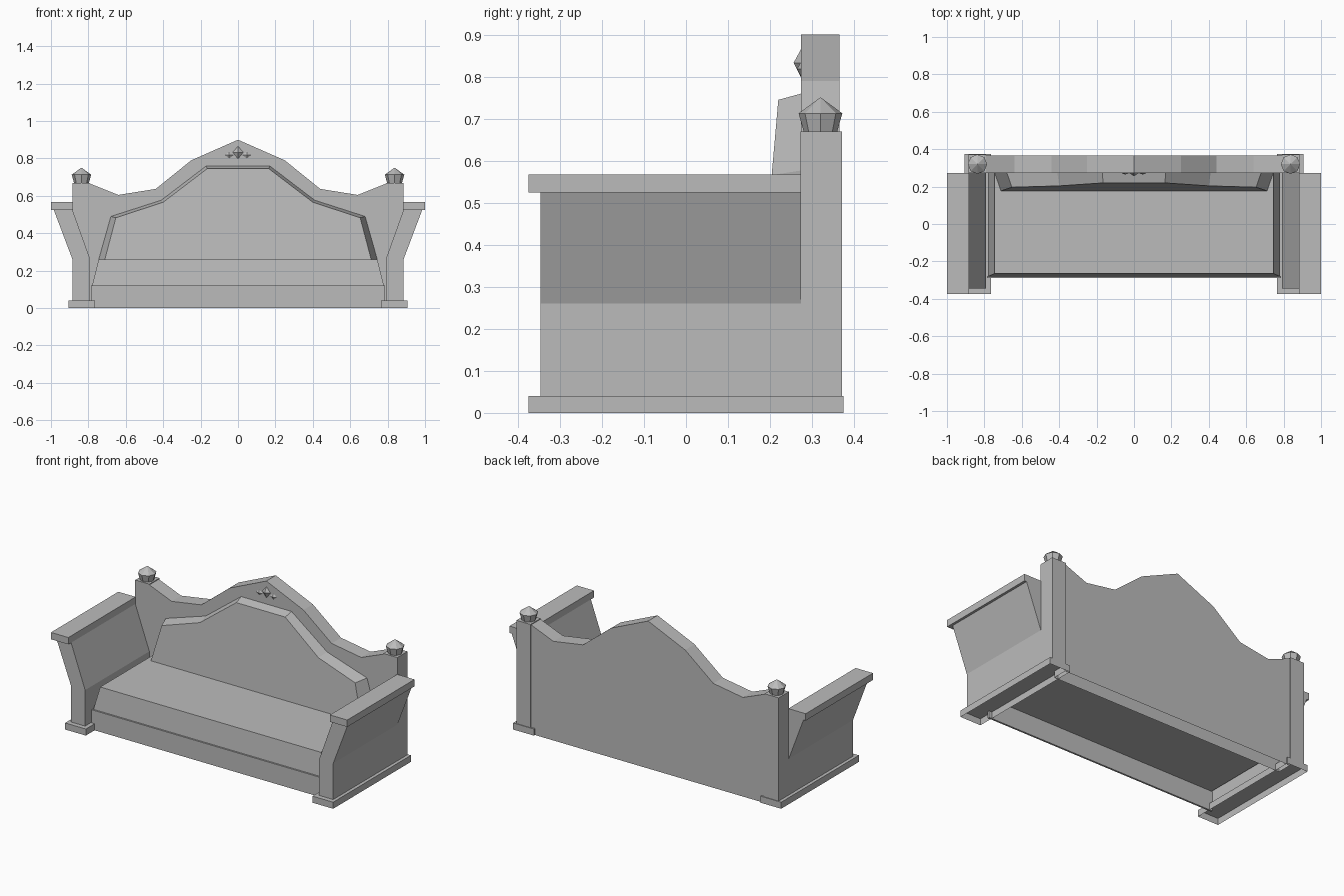
import bpy, bmesh, math
from mathutils import Vector

cube = bpy.data.objects.get("Cube")
if cube:
    bpy.data.objects.remove(cube, do_unlink=True)

grey = bpy.data.materials.new("plain_grey")
grey.use_nodes = True
grey.diffuse_color = (0.5, 0.5, 0.5, 1)
grey.node_tree.nodes["Principled BSDF"].inputs["Base Color"].default_value = (0.5, 0.5, 0.5, 1)


def finish(name, bm, mirror=False, open_bottom=False):
    """Turn a bmesh into an object, optionally hollow below and mirrored."""
    bmesh.ops.recalc_face_normals(bm, faces=bm.faces)
    if open_bottom:
        low = [f for f in bm.faces if f.normal.z < -0.99]
        bmesh.ops.delete(bm, geom=low, context="FACES")
    mesh = bpy.data.meshes.new(name)
    bm.to_mesh(mesh)
    bm.free()
    mesh.materials.append(grey)
    obj = bpy.data.objects.new(name, mesh)
    bpy.context.collection.objects.link(obj)
    if mirror:
        obj.modifiers.new("both_sides", "MIRROR").use_axis[0] = True
    return obj


def loft(name, front, back, **opts):
    """Solid between two matching outlines of 3D points."""
    bm = bmesh.new()
    a = [bm.verts.new(p) for p in front]
    b = [bm.verts.new(p) for p in back]
    bm.faces.new(a)
    bm.faces.new(b[::-1])
    for i in range(len(a)):
        j = (i + 1) % len(a)
        bm.faces.new((a[j], a[i], b[i], b[j]))
    return finish(name, bm, **opts)


def prism(name, outline, y0, y1, **opts):
    return loft(name, [(x, y0, z) for x, z in outline],
                [(x, y1, z) for x, z in outline], **opts)


def box(name, x, y, z, **opts):
    return prism(name, [(x[0], z[0]), (x[1], z[0]), (x[1], z[1]), (x[0], z[1])],
                 y[0], y[1], **opts)


def symmetric(half):
    """Complete a right-hand outline with its mirror image."""
    return half + [(-x, z) for x, z in reversed(half) if x > 0]


# Back panel with curved crest, hollow below
crest = symmetric([(0.79, 0), (0.79, 0.665), (0.64, 0.605), (0.44, 0.637),
                   (0.25, 0.79), (0, 0.9)])
prism("back_panel", crest, 0.274, 0.365, open_bottom=True)

# Raised back cushion with a leaning front and bevelled rim
rim = symmetric([(0.745, 0.26), (0.68, 0.49), (0.41, 0.577), (0.17, 0.76)])
face = symmetric([(0.712, 0.26), (0.653, 0.483), (0.40, 0.566), (0.165, 0.745)])
loft("back_cushion", [(x, 0.177 + (z - 0.26) * 0.088, z) for x, z in face],
     [(x, 0.275, z) for x, z in rim])


# Seat: tapered cushion over a thin front rail
def rect(x, y0, y1, z):
    return [(-x, y0, z), (x, y0, z), (x, y1, z), (-x, y1, z)]


loft("seat_cushion", rect(0.78, -0.28, 0.274, 0.12), rect(0.745, -0.265, 0.274, 0.26))
box("front_rail", (-0.785, 0.785), (-0.29, -0.279), (0, 0.12))

# Arms: base trim, splayed side, flat cap and rear post
box("arm_base", (0.765, 0.905), (-0.375, 0.375), (0, 0.04), mirror=True, open_bottom=True)
prism("arm_side", [(0.79, 0.04), (0.885, 0.04), (0.885, 0.26), (0.985, 0.525),
                   (0.885, 0.525), (0.79, 0.26)], -0.346, 0.274, mirror=True)
box("arm_cap", (0.883, 1.0), (-0.375, 0.274), (0.525, 0.567), mirror=True)
box("rear_post", (0.79, 0.885), (0.273, 0.371), (0.04, 0.67), mirror=True)

# Faceted finials on the posts
bm = bmesh.new()
for low, high, r0, r1 in ((0.67, 0.713, 0.04, 0.052), (0.713, 0.751, 0.052, 0)):
    made = bmesh.ops.create_cone(bm, cap_ends=False, segments=8, radius1=r0,
                                 radius2=r1, depth=high - low)
    bmesh.ops.translate(bm, verts=made["verts"], vec=Vector((0.837, 0.32, (low + high) / 2)))
bmesh.ops.remove_doubles(bm, verts=bm.verts, dist=0.0005)
finish("post_finial", bm, mirror=True)


# Small carved gems on the crest
def gem(name, x, z, half_width, up, down, depth, **opts):
    bm = bmesh.new()
    tip = bm.verts.new((x, 0.274 - depth, z))
    ring = [bm.verts.new(p) for p in ((x + half_width, 0.274, z), (x, 0.274, z + up),
                                      (x - half_width, 0.274, z), (x, 0.274, z - down))]
    for i in range(4):
        bm.faces.new((tip, ring[i], ring[(i + 1) % 4]))
    bm.faces.new(ring)
    finish(name, bm, **opts)


gem("crest_gem", 0, 0.833, 0.028, 0.033, 0.035, 0.018)
gem("crest_leaf", 0.047, 0.818, 0.024, 0.018, 0.018, 0.01, mirror=True)
